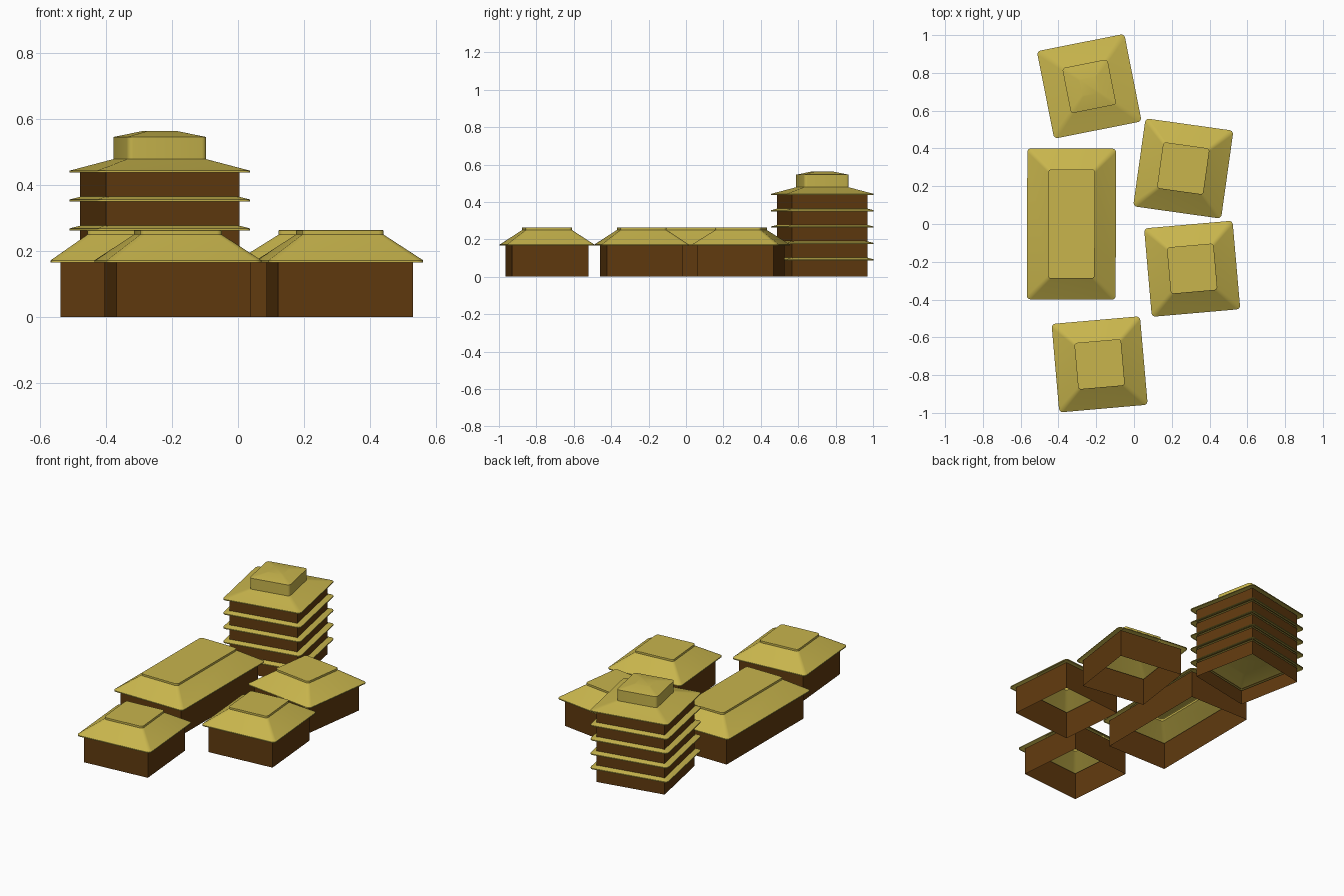
import bpy, bmesh, math

if "Cube" in bpy.data.objects:
    bpy.data.objects.remove(bpy.data.objects["Cube"])


def material(name, rgb):
    m = bpy.data.materials.new(name)
    m.diffuse_color = (*rgb, 1)
    m.use_nodes = True
    m.node_tree.nodes["Principled BSDF"].inputs["Base Color"].default_value = m.diffuse_color
    return m


ROOF = material("straw_roof", (0.578, 0.462, 0.073))
WALL = material("brown_wood", (0.117, 0.042, 0.0045))


def rounded_rect(hx, hy, r, seg=4):
    """Counter-clockwise rounded rectangle outline."""
    pts = []
    for k, (sx, sy) in enumerate([(1, 1), (-1, 1), (-1, -1), (1, -1)]):
        for i in range(seg + 1):
            a = math.pi / 2 * (k + i / seg)
            pts.append((sx * (hx - r) + r * math.cos(a), sy * (hy - r) + r * math.sin(a)))
    return pts


def make_object(name, rings, mat, loc, rot, cap, smooth):
    """Skin stacked outlines; each ring is (points, z)."""
    bm = bmesh.new()
    loops = [[bm.verts.new((x, y, z)) for x, y in pts] for pts, z in rings]
    for a, b in zip(loops, loops[1:]):
        n = len(a)
        for i in range(n):
            j = (i + 1) % n
            bm.faces.new((a[i], a[j], b[j], b[i]))
    if cap:
        bm.faces.new(loops[-1])
    me = bpy.data.meshes.new(name)
    bm.to_mesh(me)
    bm.free()
    me.materials.append(mat)
    ob = bpy.data.objects.new(name, me)
    bpy.context.collection.objects.link(ob)
    ob.location = (loc[0], loc[1], 0)
    ob.rotation_euler.z = math.radians(rot)
    if smooth:
        bpy.ops.object.select_all(action='DESELECT')
        ob.select_set(True)
        bpy.context.view_layer.objects.active = ob
        bpy.ops.object.shade_smooth_by_angle(angle=math.radians(30))


def walls(name, hx, hy, z0, z1, loc, rot):
    pts = [(hx, hy), (-hx, hy), (-hx, -hy), (hx, -hy)]
    make_object(name, [(pts, z0), (pts, z1)], WALL, loc, rot, False, False)


def roof(name, hx, hy, profile, loc, rot):
    # profile: (inset from the eave, height, corner radius)
    rings = [(rounded_rect(hx - d, hy - d, r), z) for d, z, r in profile]
    make_object(name, rings, ROOF, loc, rot, True, True)


# Low houses: open box walls under a hipped shell roof with a raised flat top
LOW = [(0, 0.166, 0.02), (0, 0.172, 0.02), (0.111, 0.25, 0.016),
       (0.111, 0.262, 0.016), (0.114, 0.264, 0.013)]
for name, loc, rot, hy in [("long_house", (-0.331, 0.0), -0.2, 0.40),
                           ("east_house", (0.261, 0.294), -8, 0.235),
                           ("southeast_house", (0.308, -0.237), 5, 0.235),
                           ("south_house", (-0.182, -0.743), 5, 0.235)]:
    walls(name + "_walls", 0.205, hy - 0.03, 0, 0.17, loc, rot)
    roof(name + "_roof", 0.235, hy, LOW, loc, rot)

# Tower: five storeys, each with an eave, and a tall cap on the last
loc, rot, step = (-0.237, 0.729), 11.2, 0.0875
for i in range(5):
    z = step * (i + 1)
    walls(f"tower_walls_{i + 1}", 0.206, 0.206, step * i + (0.012 if i else 0), z + 0.002, loc, rot)
    profile = [(0, z, 0.02), (0, z + 0.006, 0.02), (0.114, z + 0.041, 0.016)]
    if i == 4:
        profile += [(0.114, z + 0.108, 0.016), (0.19, z + 0.126, 0.008)]
    roof(f"tower_roof_{i + 1}", 0.236, 0.236, profile, loc, rot)
